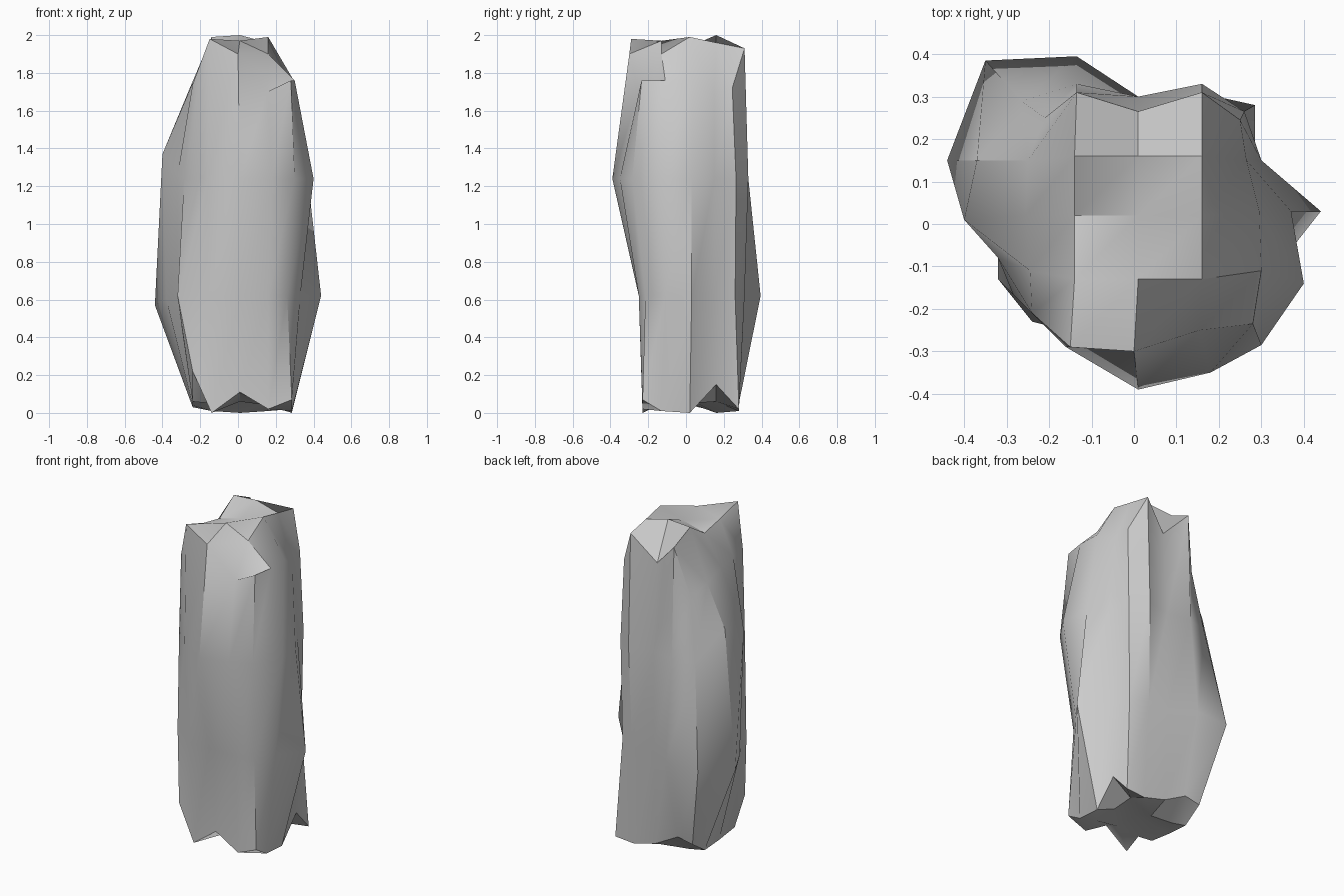
import bpy, bmesh

if "Cube" in bpy.data.objects:
    bpy.data.objects.remove(bpy.data.objects["Cube"])

# Each ring runs counter-clockwise from the front-left corner, four steps per side.
TOP_XY = [(-.24, -.21), (-.15, -.29), (0, -.30), (.155, -.25),
          (.28, -.235), (.30, -.11), (.295, .03), (.265, .15),
          (.25, .245), (.16, .31), (.01, .265), (-.135, .31),
          (-.21, .25), (-.25, .15), (-.255, .02), (-.245, -.11)]
TOP_Z = [1.74, 1.98, 1.90, 1.70, 1.76, 1.76, 1.76, 1.68,
         1.72, 1.93, 1.77, 1.92, 1.61, 1.67, 1.72, 1.735]
UPPER_XY = [(-.285, -.165), (-.16, -.29), (.01, -.39), (.18, -.35),
            (.30, -.285), (.40, -.14), (.37, .03), (.30, .15),
            (.26, .265), (.16, .33), (.01, .30), (-.135, .33),
            (-.265, .29), (-.37, .15), (-.40, .01), (-.32, -.08)]
LOWER_XY = [(-.32, -.13), (-.16, -.25), (.01, -.25), (.16, -.25),
            (.26, -.215), (.33, -.11), (.44, .03), (.30, .15),
            (.25, .26), (.15, .31), (.01, .30), (-.135, .395),
            (-.35, .385), (-.44, .15), (-.38, .02), (-.32, -.08)]
FOOT_Z = [.22, 0, .11, .02, .07, .01, 0, .15,
          .02, .01, .05, .13, .11, .03, .04, .06]

# Grid cell of every ring point on the 5 x 5 end caps
CELLS = ([(i, 0) for i in range(4)] + [(4, j) for j in range(4)]
         + [(i, 4) for i in range(4, 0, -1)] + [(0, j) for j in range(4, 0, -1)])
COLS = [-.24, -.14, .01, .16, .285]
ROWS = [-.23, -.13, .02, .16, .28]

bm = bmesh.new()


def ring(xy, zs):
    return [bm.verts.new((x, y, z)) for (x, y), z in zip(xy, zs)]


def cap(edge, heights):
    """Close a ring with a grid whose nine inner points have given heights."""
    grid = dict(zip(CELLS, edge))
    for j in range(1, 4):
        for i in range(1, 4):
            grid[i, j] = bm.verts.new((COLS[i], ROWS[j], heights[j - 1][i - 1]))
    for j in range(4):
        for i in range(4):
            bm.faces.new([grid[i, j], grid[i + 1, j], grid[i + 1, j + 1], grid[i, j + 1]])


# Rock walls: four stacked rings
foot_xy = [(COLS[i], ROWS[j]) for i, j in CELLS]
upper_z = [1.24] * 13 + [1.42, 1.37, 1.26]
lower_z = [.62] * 13 + [.57, .60, .60]
rings = [ring(foot_xy, FOOT_Z), ring(LOWER_XY, lower_z),
         ring(UPPER_XY, upper_z), ring(TOP_XY, TOP_Z)]
for a, b in zip(rings, rings[1:]):
    for k in range(16):
        n = (k + 1) % 16
        bm.faces.new([a[k], a[n], b[n], b[k]])

# Uneven underside and crown
cap(rings[0], [(.05, .06, .04), (.05, .07, .05), (.01, 0, .06)])
cap(rings[-1], [(1.93, 1.97, 1.90), (1.90, 1.94, 1.99), (1.99, 2.0, 1.96)])
bmesh.ops.recalc_face_normals(bm, faces=bm.faces)

mesh = bpy.data.meshes.new("rock_pillar")
bm.to_mesh(mesh)
bm.free()
rock = bpy.data.objects.new("rock_pillar", mesh)
bpy.context.collection.objects.link(rock)
bpy.context.view_layer.objects.active = rock
rock.select_set(True)
bpy.ops.object.shade_smooth_by_angle(angle=0.6)
